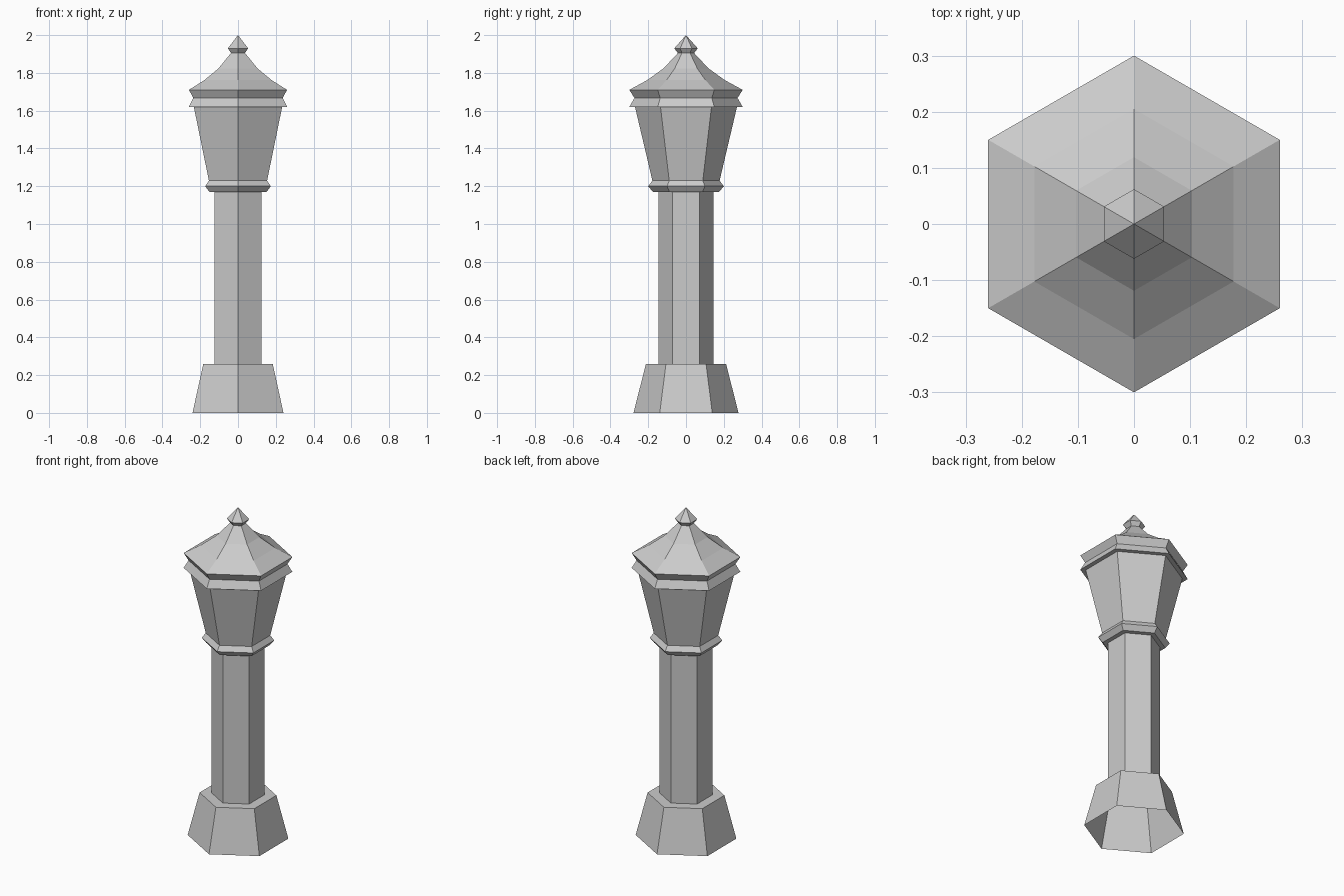
import bpy
import bmesh
from math import cos, sin, pi

cube = bpy.data.objects.get("Cube")
if cube:
    bpy.data.objects.remove(cube, do_unlink=True)

SIDES = 6

stone = bpy.data.materials.new("grey stone")
stone.use_nodes = True
grey = (0.6, 0.6, 0.6, 1)
stone.diffuse_color = grey
stone.node_tree.nodes["Principled BSDF"].inputs["Base Color"].default_value = grey


def hex_lathe(name, profile):
    """Sweep a bottom-to-top (radius, height) profile into a six-sided shell."""
    bm = bmesh.new()
    rings = []
    for radius, z in profile:
        if radius == 0:
            rings.append([bm.verts.new((0, 0, z))] * SIDES)
            continue
        angles = [pi / 2 + 2 * pi * i / SIDES for i in range(SIDES)]
        rings.append([bm.verts.new((radius * cos(a), radius * sin(a), z)) for a in angles])
    for low, high in zip(rings, rings[1:]):
        for i in range(SIDES):
            j = (i + 1) % SIDES
            corners = dict.fromkeys((low[i], low[j], high[j], high[i]))
            bm.faces.new(list(corners))
    mesh = bpy.data.meshes.new(name)
    bm.to_mesh(mesh)
    bm.free()
    mesh.materials.append(stone)
    obj = bpy.data.objects.new(name, mesh)
    bpy.context.collection.objects.link(obj)
    return obj


# Flared foot, hollow underneath, with a ledge around the column
hex_lathe("base", [(0.278, 0), (0.212, 0.26), (0.145, 0.26)])

# Straight shaft
hex_lathe("column", [(0.145, 0.26), (0.145, 1.17)])

# Moulding under the lantern
hex_lathe("collar", [(0.145, 1.17), (0.175, 1.17), (0.2, 1.2), (0.178, 1.23)])

# Widening lantern body
hex_lathe("lantern", [(0.178, 1.23), (0.27, 1.62)])

# Grooved eaves band
hex_lathe("cornice", [(0.27, 1.62), (0.3, 1.62), (0.273, 1.667), (0.3, 1.71)])

# Concave roof
hex_lathe("roof", [(0.3, 1.71), (0.205, 1.762), (0.119, 1.824), (0.043, 1.905)])

# Pointed knob
hex_lathe("finial", [(0.043, 1.905), (0.062, 1.93), (0, 2)])
